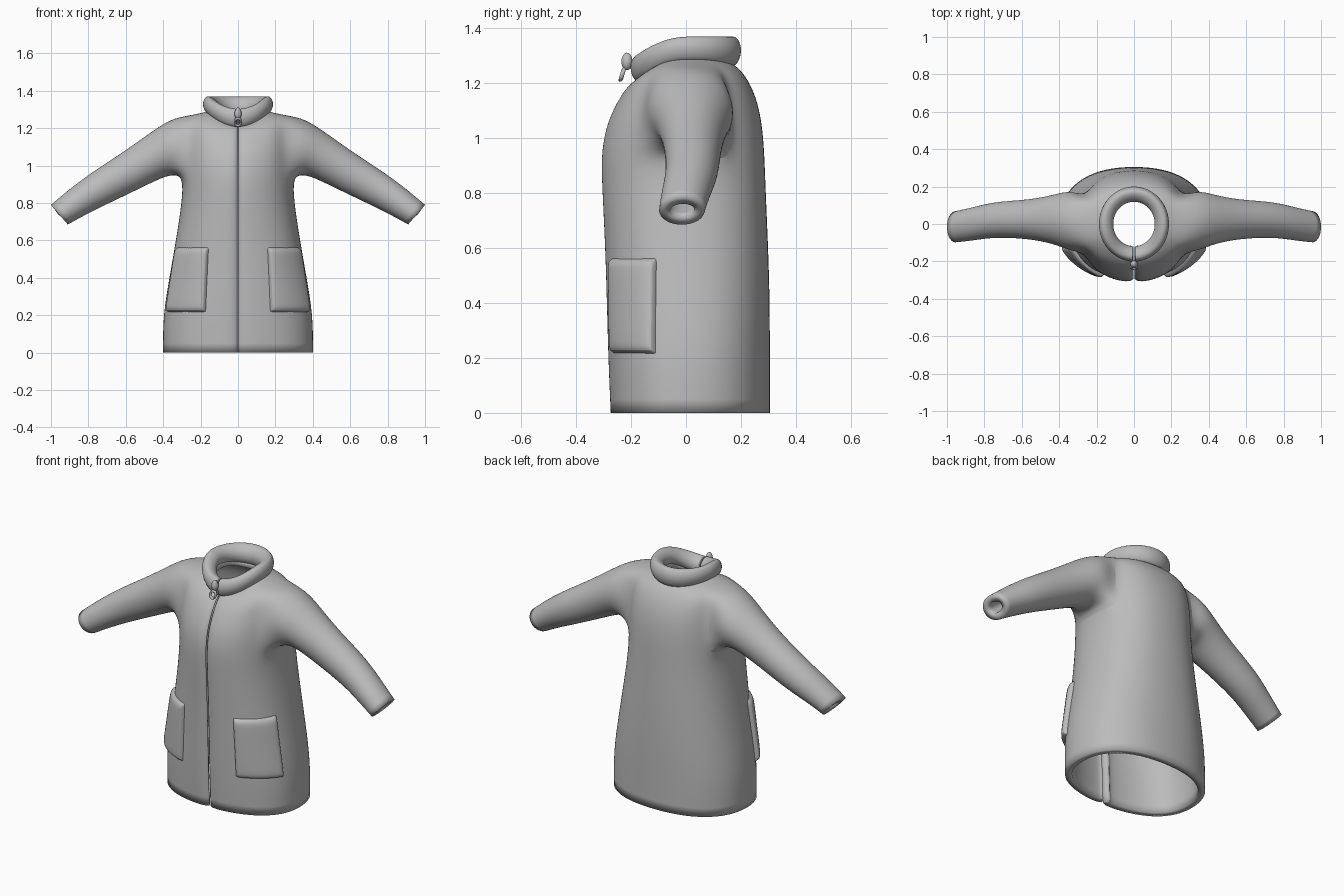
import bpy, bmesh, math
from mathutils import Vector

if "Cube" in bpy.data.objects:
    bpy.data.objects.remove(bpy.data.objects["Cube"])

grey = bpy.data.materials.new("grey_cloth")
grey.diffuse_color = (0.5, 0.5, 0.5, 1)
grey.use_nodes = True
grey.node_tree.nodes["Principled BSDF"].inputs["Base Color"].default_value = grey.diffuse_color

# angles run from the front (0) around the right side to the back (180)
ANGLES = [math.radians(a) for a in (0, 3, 15, 30, 45, 60, 75, 90, 105, 120, 135, 150, 165, 180)]
# torso rings: z front, z side, z back, half width, y front, y back
ROWS = [
    (0.0, 0.0, 0.0, .405, -.278, .308),
    (.20, .20, .20, .405, -.287, .308),
    (.40, .40, .40, .37, -.292, .308),
    (.60, .60, .60, .335, -.298, .302),
    (.80, .80, .80, .303, -.308, .293),
    (.92, .94, .94, .295, -.313, .288),
    (1.0, 1.03, 1.02, .295, -.303, .282),
    (1.06, 1.11, 1.09, .29, -.287, .272),
    (1.125, 1.19, 1.16, .285, -.257, .253),
    (1.175, 1.268, 1.225, .27, -.225, .22),
    (1.21, 1.287, 1.268, .17, -.19, .18),
    (1.22, 1.30, 1.28, .13, -.14, .14),
]
# sleeve rings: top (x, z), bottom (x, z), y centre, y half width
SLEEVE = [
    ((.355, 1.25), (.345, .953), .02, .16),
    ((.45, 1.19), (.41, .935), .025, .13),
    ((.60, 1.08), (.53, .875), .025, .103),
    ((.78, .965), (.71, .79), .025, .095),
    ((.90, .875), (.82, .735), .0, .088),
    ((1.0, .79), (.91, .685), -.015, .083),
]


def mix(front, side, back, a):
    c = math.cos(a) ** 2
    return side * (1 - c) + (front if math.cos(a) > 0 else back) * c


def torso_point(row, a):
    zf, zs, zb, hw, yf, yb = row
    s, c = max(math.sin(a), 0), math.cos(a)
    y = (yf if c > 0 else yb) * abs(c) ** .87
    return Vector((hw * s ** .87, y, mix(zf, zs, zb, a)))


def row_at(z):
    for lo, hi in zip(ROWS, ROWS[1:]):
        if z <= hi[1]:
            t = (z - lo[1]) / (hi[1] - lo[1])
            return [p + (q - p) * t for p, q in zip(lo, hi)]


def finish(bm, name, mirror=True, levels=2, thickness=0):
    me = bpy.data.meshes.new(name)
    bm.to_mesh(me)
    bm.free()
    ob = bpy.data.objects.new(name, me)
    bpy.context.collection.objects.link(ob)
    me.materials.append(grey)
    if mirror:
        ob.modifiers.new("mirror", 'MIRROR').merge_threshold = .001
    if levels:
        sub = ob.modifiers.new("smooth", 'SUBSURF')
        sub.levels = sub.render_levels = levels
        sub.boundary_smooth = 'PRESERVE_CORNERS'
    if thickness:
        sol = ob.modifiers.new("cloth", 'SOLIDIFY')
        sol.thickness = thickness
        sol.offset = -1
    bpy.ops.object.select_all(action='DESELECT')
    ob.select_set(True)
    bpy.context.view_layer.objects.active = ob
    bpy.ops.object.shade_smooth_by_angle(angle=math.radians(50))
    return ob


# coat: torso grid with an armhole, sleeve continued from the armhole edge
bm = bmesh.new()
grid = []
for row in ROWS:
    line = []
    for j, a in enumerate(ANGLES):
        p = torso_point(row, a)
        if j == 0:                      # tucked-in front opening
            p += Vector((.003, .018, 0))
        if j == len(ANGLES) - 1:
            p.x = 0
        line.append(bm.verts.new(p))
    grid.append(line)
for i in range(len(ROWS) - 1):
    for j in range(len(ANGLES) - 1):
        if not (5 <= i < 9 and 5 <= j < 9):
            bm.faces.new((grid[i][j], grid[i][j + 1], grid[i + 1][j + 1], grid[i + 1][j]))
path = ([(9, 7), (9, 6)] + [(i, 5) for i in range(9, 5, -1)]
        + [(5, j) for j in range(5, 9)] + [(i, 9) for i in range(5, 9)]
        + [(9, 9), (9, 8)])
ring = [grid[i][j] for i, j in path]
for top, bottom, yc, hy in SLEEVE:
    t, b = Vector((top[0], 0, top[1])), Vector((bottom[0], 0, bottom[1]))
    mid, up = (t + b) / 2, (t - b) / 2 * 1.025
    new = []
    for k in range(16):
        a = k * math.tau / 16
        new.append(bm.verts.new(mid + up * math.cos(a) + Vector((0, yc - hy * 1.025 * math.sin(a), 0))))
    for k in range(16):
        n = (k + 1) % 16
        bm.faces.new((ring[k], ring[n], new[n], new[k]))
    ring = new
bmesh.ops.recalc_face_normals(bm, faces=bm.faces)
bm.faces.ensure_lookup_table()
if bm.faces[3].normal.y > 0:
    bmesh.ops.reverse_faces(bm, faces=bm.faces)
finish(bm, "coat", thickness=.038)

# patch pockets that follow the torso
bm = bmesh.new()
steps = (0, .03, .12, .35, .65, .88, .97, 1)
last = len(steps) - 1
pocket = []
for i, v in enumerate(steps):
    line = []
    for j, u in enumerate(steps):
        z = .215 + .35 * v
        a = math.radians(22 + 2 * v + 48 * u)
        p = torso_point(row_at(z), a)
        out = Vector((math.sin(a), -math.cos(a) * 1.3, 0)).normalized()
        edge = min(i, j, last - i, last - j)
        line.append(bm.verts.new(p + out * (-.012, .018, .022, .022)[edge]))
    pocket.append(line)
for i in range(last):
    for j in range(last):
        bm.faces.new((pocket[i][j], pocket[i][j + 1], pocket[i + 1][j + 1], pocket[i + 1][j]))
finish(bm, "pockets")

# rolled collar: a fat closed section swept from the front opening to the back
SECTION = [(.90, 0), (.99, .25), (1.03, .6), (.95, .98), (.80, 1.0), (.62, .75), (.58, .35), (.68, 0)]
bm = bmesh.new()
rings = []
for j, a in enumerate(ANGLES):
    low, high = mix(1.20, 1.278, 1.258, a), mix(1.305, 1.372, 1.372, a)
    line = []
    for r, h in SECTION:
        x = .187 * r * math.sin(a)
        if j == 0:
            x = .004
        if j == len(ANGLES) - 1:
            x = 0
        line.append(bm.verts.new((x, -.2 * r * math.cos(a), low + (high - low) * h)))
    rings.append(line)
n = len(SECTION)
for r0, r1 in zip(rings, rings[1:]):
    for k in range(n):
        m = (k + 1) % n
        bm.faces.new((r0[k], r0[m], r1[m], r1[k]))
bm.faces.new(rings[0])
bmesh.ops.recalc_face_normals(bm, faces=bm.faces)
finish(bm, "collar")

# zip slider
bm = bmesh.new()
bmesh.ops.create_uvsphere(bm, u_segments=16, v_segments=10, radius=1)
for v in bm.verts:
    w = .02 if v.co.z < 0 else .02 - .006 * v.co.z
    v.co = Vector((v.co.x * w, v.co.y * .02 - .215, v.co.z * .032 + 1.279))
finish(bm, "zip_slider", mirror=False, levels=0)

# zip pull ring hanging from the slider
bm = bmesh.new()
loops = []
for i in range(20):
    a = i * math.tau / 20
    loop = []
    for k in range(8):
        b = k * math.tau / 8
        r = .017 + .006 * math.cos(b)
        z = r * math.cos(a) * 1.15
        loop.append(bm.verts.new((r * math.sin(a), -.232 + z * .3 + .008 * math.sin(b), 1.232 + z)))
    loops.append(loop)
for i in range(20):
    for k in range(8):
        p, q, m = loops[i], loops[(i + 1) % 20], (k + 1) % 8
        bm.faces.new((p[k], p[m], q[m], q[k]))
bmesh.ops.recalc_face_normals(bm, faces=bm.faces)
finish(bm, "zip_pull", mirror=False, levels=0)
